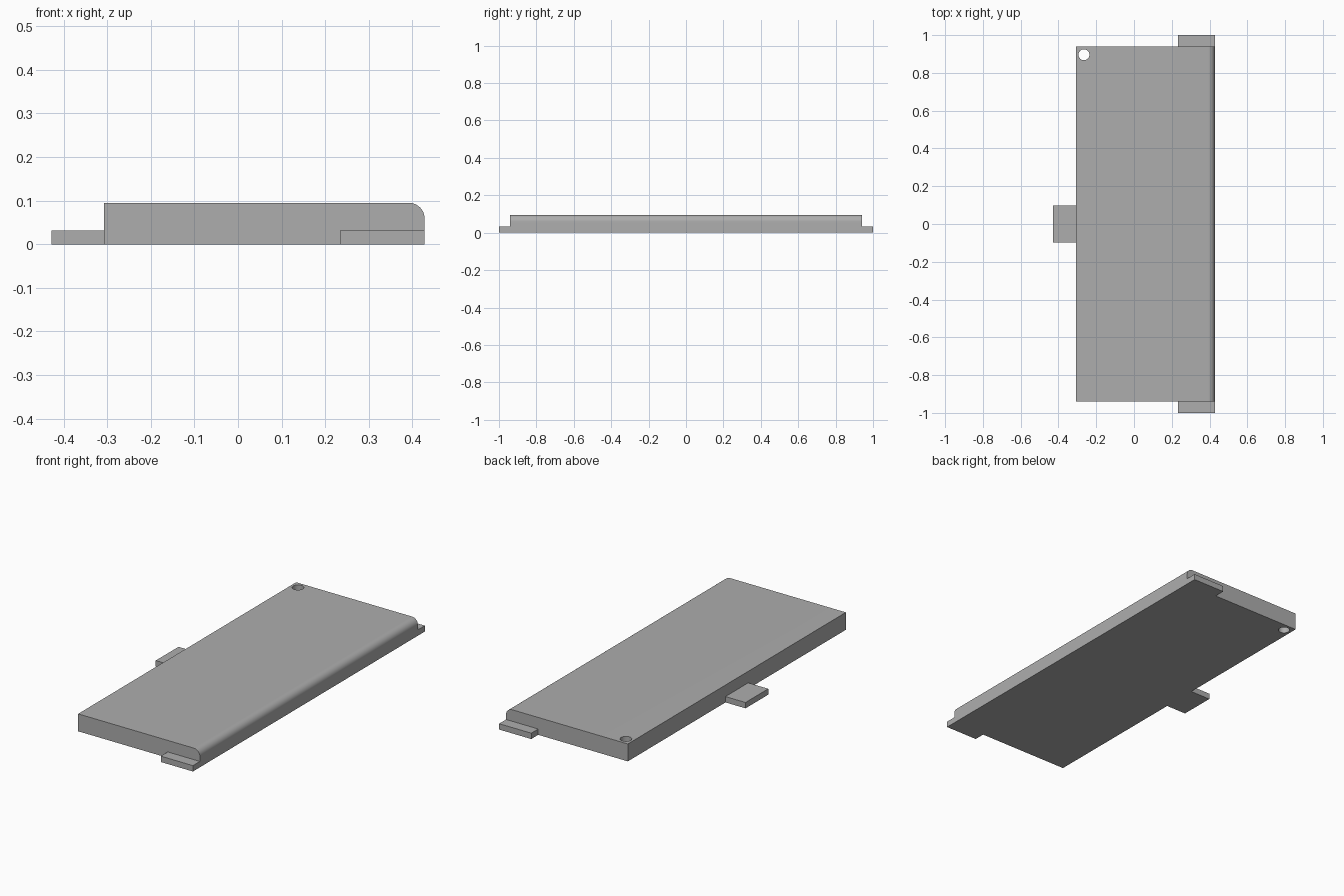
import bpy, bmesh, math
from mathutils import Matrix

cube = bpy.data.objects.get("Cube")
if cube:
    bpy.data.objects.remove(cube, do_unlink=True)

LEFT, RIGHT = -0.307, 0.428
HALF, TOP = 0.94, 0.095
RADIUS = 0.036
TAB_TOP = 0.032

grey = bpy.data.materials.new("plain_grey")
grey.use_nodes = True
colour = (0.42, 0.42, 0.42, 1)
grey.diffuse_color = colour
grey.node_tree.nodes["Principled BSDF"].inputs["Base Color"].default_value = colour


def make_object(name, bm):
    bmesh.ops.recalc_face_normals(bm, faces=bm.faces)
    mesh = bpy.data.meshes.new(name)
    bm.to_mesh(mesh)
    bm.free()
    mesh.materials.append(grey)
    obj = bpy.data.objects.new(name, mesh)
    bpy.context.collection.objects.link(obj)
    return obj


def make_box(name, x0, x1, y0, y1, z0, z1):
    bm = bmesh.new()
    bmesh.ops.create_cube(bm, size=1)
    bmesh.ops.scale(bm, vec=(x1 - x0, y1 - y0, z1 - z0), verts=bm.verts)
    bmesh.ops.translate(bm, vec=((x0 + x1) / 2, (y0 + y1) / 2, (z0 + z1) / 2), verts=bm.verts)
    return make_object(name, bm)


# Door panel: profile with one rounded upper edge, extruded along y
steps = 12
profile = [(LEFT, TOP), (LEFT, 0), (RIGHT, 0)]
for i in range(steps + 1):
    a = math.pi / 2 * i / steps
    profile.append((RIGHT - RADIUS + RADIUS * math.cos(a), TOP - RADIUS + RADIUS * math.sin(a)))
bm = bmesh.new()
end = bm.faces.new([bm.verts.new((x, -HALF, z)) for x, z in profile])
side = bmesh.ops.extrude_face_region(bm, geom=[end], use_keep_orig=True)
moved = [v for v in side["geom"] if isinstance(v, bmesh.types.BMVert)]
bmesh.ops.translate(bm, vec=(0, 2 * HALF, 0), verts=moved)
panel = make_object("panel", bm)

# Round through hole in the back corner
bm = bmesh.new()
bmesh.ops.create_cone(bm, cap_ends=True, segments=32, radius1=0.029, radius2=0.029, depth=0.4,
                      matrix=Matrix.Translation((-0.265, 0.896, 0.05)))
cutter = make_object("hole_cutter", bm)
cutter.hide_render = True
cutter.hide_viewport = True
cut = panel.modifiers.new("corner_hole", 'BOOLEAN')
cut.operation = 'DIFFERENCE'
cut.solver = 'EXACT'
cut.object = cutter

# Apply the cut, then remove the helper
bpy.context.view_layer.update()
mesh = bpy.data.meshes.new_from_object(panel.evaluated_get(bpy.context.evaluated_depsgraph_get()))
panel.modifiers.clear()
panel.data = mesh
bpy.data.objects.remove(cutter, do_unlink=True)

# Smooth the rounded edge and the hole wall
bpy.ops.object.select_all(action='DESELECT')
panel.select_set(True)
bpy.context.view_layer.objects.active = panel
bpy.ops.object.shade_smooth_by_angle(angle=math.radians(30))

# Hinge tabs at both ends and the latch tab on the long side
make_box("front_tab", 0.234, RIGHT, -1, -HALF, 0, TAB_TOP)
make_box("back_tab", 0.234, RIGHT, HALF, 1, 0, TAB_TOP)
make_box("latch_tab", -RIGHT, LEFT, -0.098, 0.098, 0, TAB_TOP)
